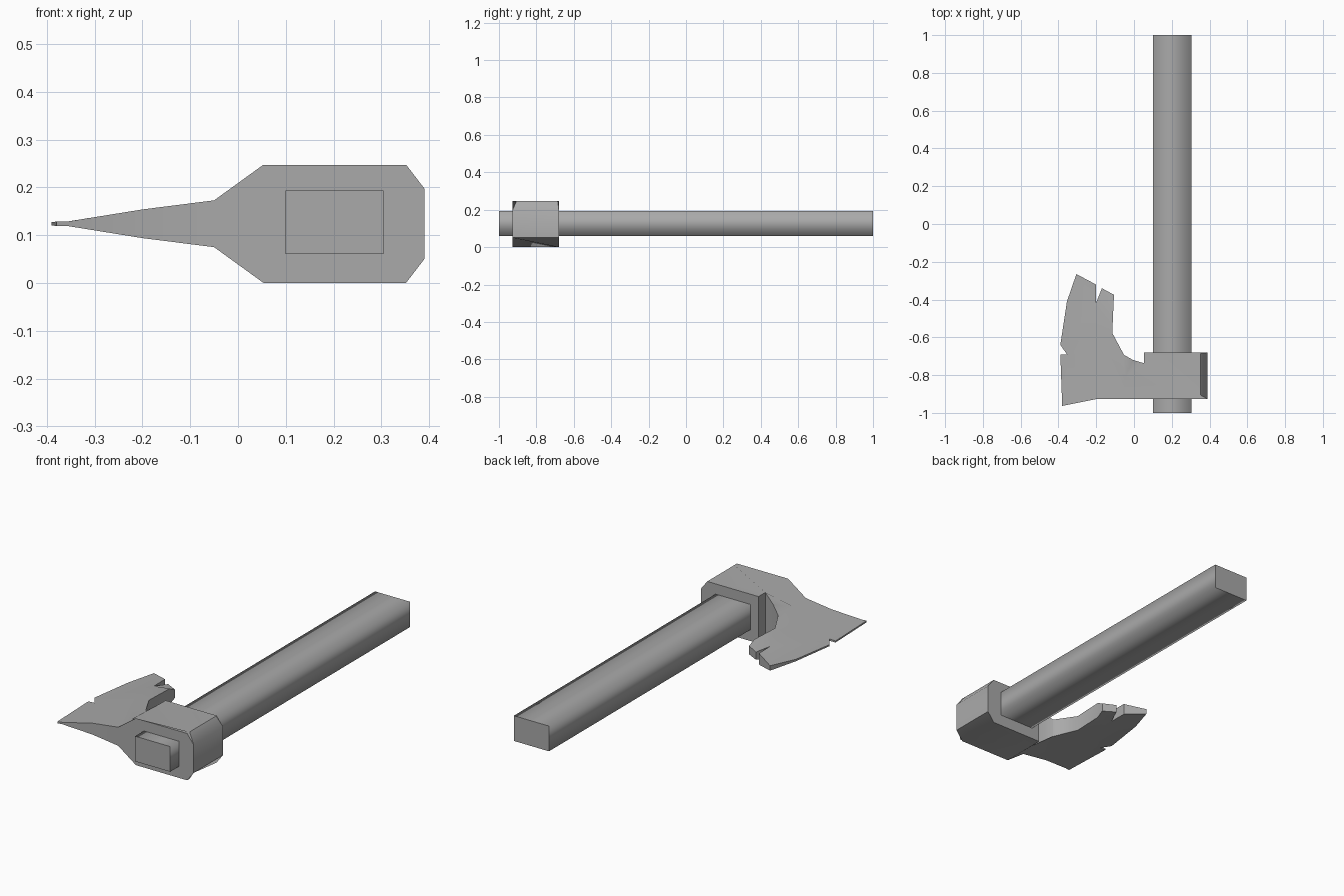
import bpy
import bmesh
import math
from mathutils import Vector

cube = bpy.data.objects.get("Cube")
if cube:
    bpy.data.objects.remove(cube, do_unlink=True)

MID_Z = 0.124

grey = bpy.data.materials.new("plain grey")
grey.use_nodes = True
grey.diffuse_color = (0.4, 0.4, 0.4, 1)
grey.node_tree.nodes["Principled BSDF"].inputs["Base Color"].default_value = (0.4, 0.4, 0.4, 1)


def finish(bm, name):
    bmesh.ops.recalc_face_normals(bm, faces=bm.faces)
    mesh = bpy.data.meshes.new(name)
    bm.to_mesh(mesh)
    bm.free()
    mesh.materials.append(grey)
    obj = bpy.data.objects.new(name, mesh)
    bpy.context.collection.objects.link(obj)
    return obj


# Handle: a square-cut bar, softly shaded along its length, crisp at the ends
bm = bmesh.new()
bmesh.ops.create_cube(bm, size=1)
for v in bm.verts:
    v.co = Vector((0.202 + v.co.x * 0.205, v.co.y * 2, 0.127 + v.co.z * 0.133))
for f in bm.faces:
    f.smooth = True
for e in bm.edges:
    if abs(e.verts[0].co.y - e.verts[1].co.y) < 0.01:
        e.smooth = False
finish(bm, "handle")

# Axe head: plan outline, with thickness following a wedge section along x
OUTLINE = [
    (0.39, -0.68), (0.053, -0.68), (0.053, -0.737), (-0.005, -0.72),
    (-0.053, -0.693), (-0.115, -0.577), (-0.106, -0.375), (-0.17, -0.34),
    (-0.2, -0.415), (-0.202, -0.32), (-0.305, -0.265), (-0.355, -0.41),
    (-0.39, -0.64), (-0.355, -0.69), (-0.39, -0.69), (-0.38, -0.963),
    (-0.2, -0.927), (0.39, -0.927),
]
SECTION = [(-0.39, 0.004), (-0.355, 0.005), (-0.2, 0.03), (-0.05, 0.049),
           (0.053, 0.1235), (0.352, 0.1235), (0.39, 0.074)]
BEARD_Y = -0.415


def half_thickness(x, y):
    h = SECTION[-1][1]
    for (x0, h0), (x1, h1) in zip(SECTION, SECTION[1:]):
        if x <= x1:
            h = h0 + (h1 - h0) * max(0, x - x0) / (x1 - x0)
            break
    # The tip of the beard thins toward its end
    if -0.199 < x < 0 and y > BEARD_Y:
        t = min(1, (y - BEARD_Y) / 0.045)
        h += (0.02 - h) * t
    return h


bm = bmesh.new()
base = bm.faces.new([bm.verts.new((x, y, -1)) for x, y in OUTLINE])
ext = bmesh.ops.extrude_face_region(bm, geom=[base], use_keep_orig=True)
for g in ext["geom"]:
    if isinstance(g, bmesh.types.BMVert):
        g.co.z = 1
bmesh.ops.triangulate(bm, faces=[f for f in bm.faces if len(f.verts) > 4])
cuts = [((x, 0, 0), (1, 0, 0)) for x, h in SECTION[1:-1]]
cuts.append(((0, BEARD_Y, 0), (0, 1, 0)))
for co, no in cuts:
    bmesh.ops.bisect_plane(bm, geom=bm.verts[:] + bm.edges[:] + bm.faces[:],
                           dist=0.0001, plane_co=co, plane_no=no)
for v in bm.verts:
    side = 1 if v.co.z > 0 else -1
    v.co.z = MID_Z + side * half_thickness(v.co.x, v.co.y)
bmesh.ops.dissolve_limit(bm, angle_limit=math.radians(0.5),
                         verts=bm.verts, edges=bm.edges)
head = finish(bm, "axe_head")
bpy.ops.object.select_all(action="DESELECT")
head.select_set(True)
bpy.context.view_layer.objects.active = head
bpy.ops.object.shade_smooth_by_angle(angle=math.radians(40))
